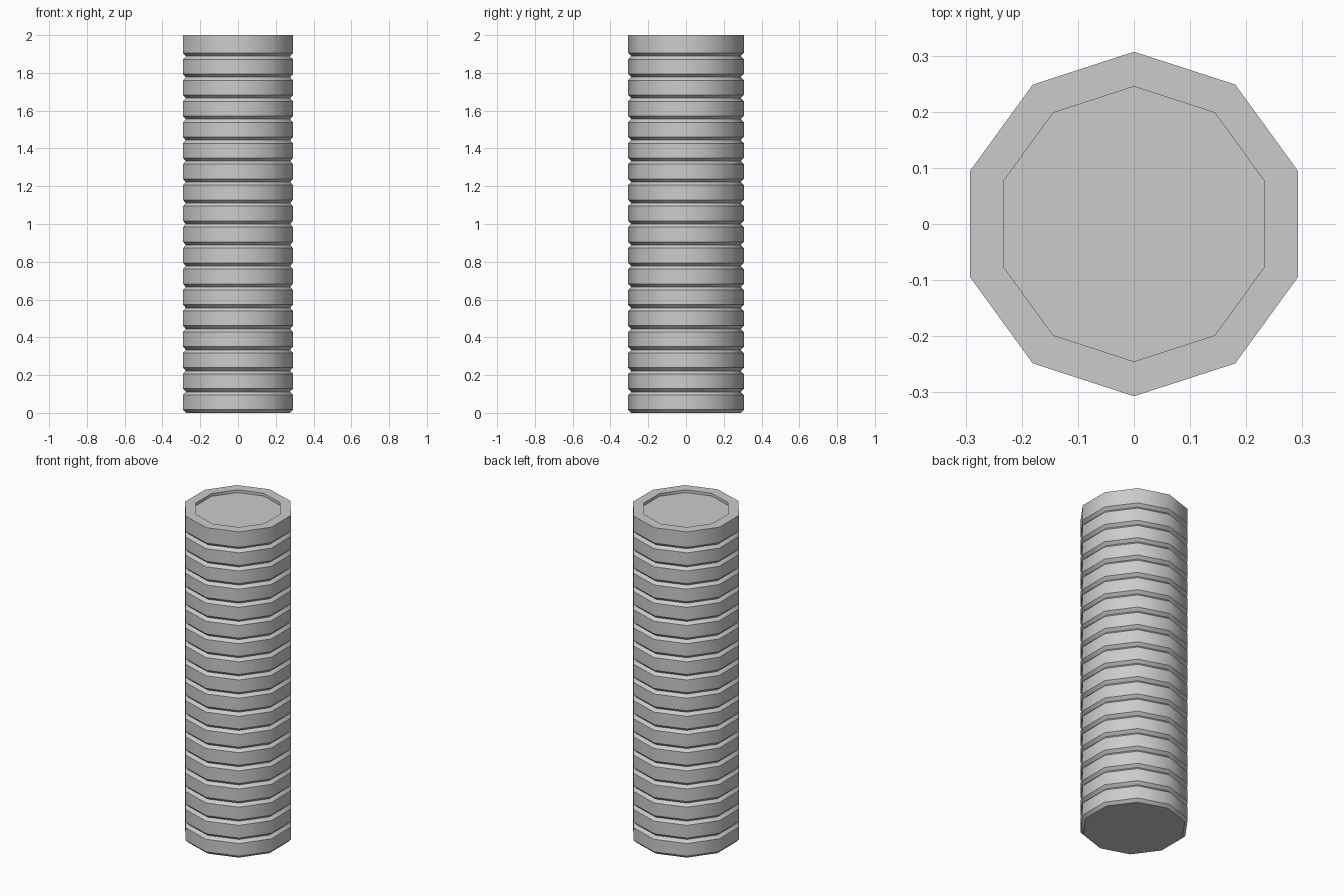
import bpy, bmesh, math

cube = bpy.data.objects.get("Cube")
if cube:
    bpy.data.objects.remove(cube, do_unlink=True)

SIDES, RINGS, HEIGHT = 10, 18, 2.0
OUTER, GROOVE, BEVEL = 0.307, 0.290, 0.017
RECESS_RADIUS, RECESS_DEPTH = 0.245, 0.017

grey = bpy.data.materials.new("plain grey")
grey.use_nodes = True
colour = (0.6, 0.6, 0.6, 1)
grey.diffuse_color = colour
grey.node_tree.nodes["Principled BSDF"].inputs["Base Color"].default_value = colour

# Side profile: each ring is bevelled into the V grooves, the top rim stays square
pitch = HEIGHT / RINGS
profile = [(GROOVE, 0)]
for i in range(RINGS):
    base, top = i * pitch, (i + 1) * pitch
    profile.append((OUTER, base + BEVEL))
    if i < RINGS - 1:
        profile += [(OUTER, top - BEVEL), (GROOVE, top)]
# Flat rim and shallow recess
profile += [(OUTER, HEIGHT), (RECESS_RADIUS, HEIGHT),
            (RECESS_RADIUS, HEIGHT - RECESS_DEPTH)]


def ring_of_verts(bm, radius, z):
    angles = [math.pi / 2 + math.tau * k / SIDES for k in range(SIDES)]
    return [bm.verts.new((radius * math.cos(a), radius * math.sin(a), z)) for a in angles]


# Ribbed column, skinned between the profile rings and capped
bm = bmesh.new()
loops = [ring_of_verts(bm, r, z) for r, z in profile]
for low, high in zip(loops, loops[1:]):
    for k in range(SIDES):
        n = (k + 1) % SIDES
        bm.faces.new((low[k], low[n], high[n], high[k]))
bm.faces.new(loops[0][::-1])
bm.faces.new(loops[-1])
mesh = bpy.data.meshes.new("ribbed_column")
bm.to_mesh(mesh)
bm.free()
mesh.materials.append(grey)

column = bpy.data.objects.new("ribbed_column", mesh)
bpy.context.collection.objects.link(column)
bpy.ops.object.select_all(action="DESELECT")
column.select_set(True)
bpy.context.view_layer.objects.active = column
bpy.ops.object.shade_smooth_by_angle(angle=math.radians(40))
